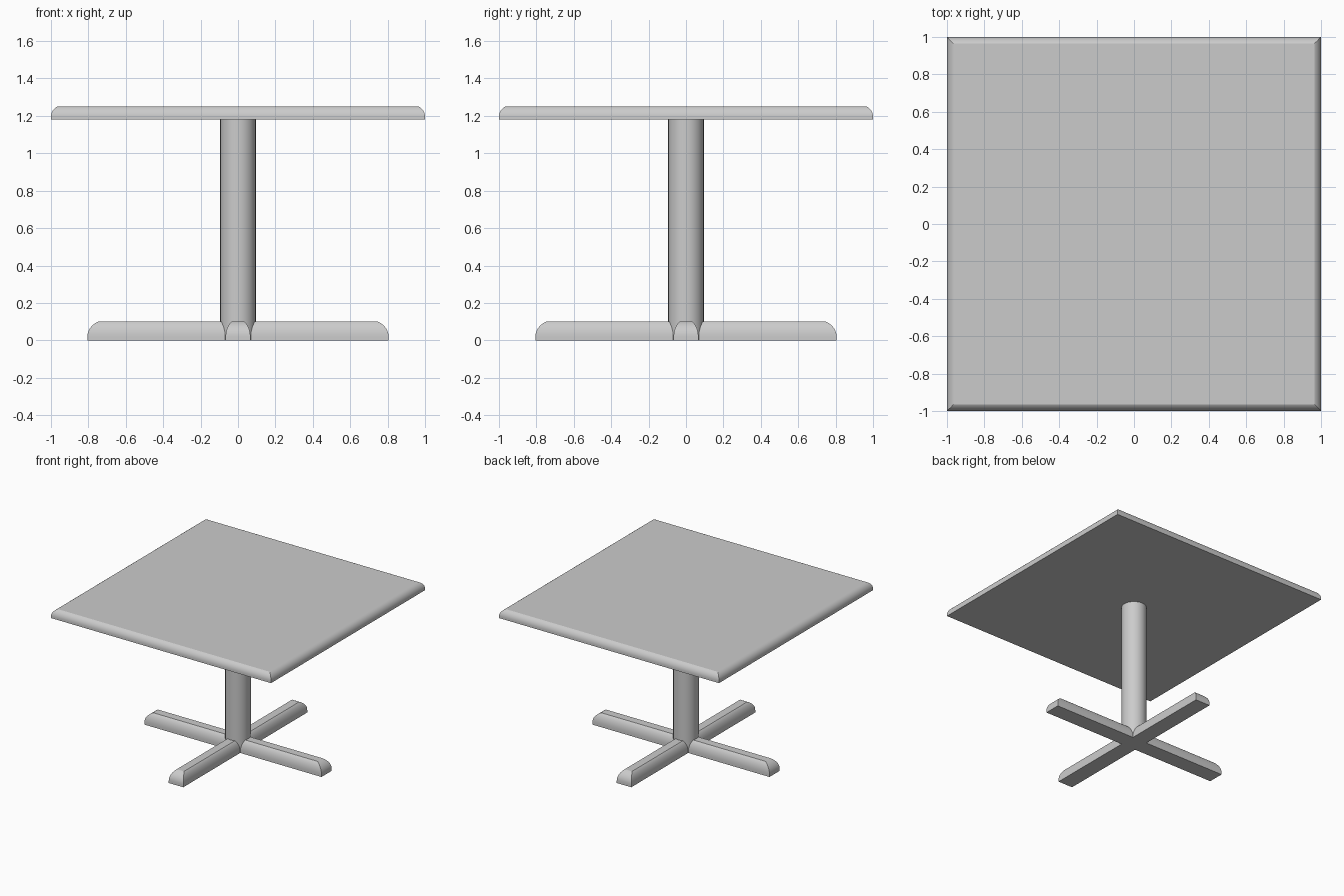
import bpy, bmesh, math

if "Cube" in bpy.data.objects:
    bpy.data.objects.remove(bpy.data.objects["Cube"])


def rounded_slab(name, hx, hy, z0, z_side, z1, inset_x, inset_y, steps=8):
    """Box whose upper edges curve inward with mitred corners."""
    rings = [(hx, hy, z0)]
    a_max = math.radians(65)
    for i in range(steps + 1):
        a = a_max * i / steps
        t = (1 - math.cos(a)) / (1 - math.cos(a_max))
        h = math.sin(a) / math.sin(a_max)
        rings.append((hx - inset_x * t, hy - inset_y * t, z_side + (z1 - z_side) * h))
    bm = bmesh.new()
    loops = [[bm.verts.new((sx * x, sy * y, z))
              for sx, sy in ((-1, -1), (1, -1), (1, 1), (-1, 1))]
             for x, y, z in rings]
    for lo, hi in zip(loops, loops[1:]):
        for i in range(4):
            j = (i + 1) % 4
            bm.faces.new((lo[i], lo[j], hi[j], hi[i]))
    bm.faces.new(loops[0][::-1])
    bm.faces.new(loops[-1])
    return finish(name, bm)


def finish(name, bm):
    mesh = bpy.data.meshes.new(name)
    bm.to_mesh(mesh)
    bm.free()
    obj = bpy.data.objects.new(name, mesh)
    bpy.context.collection.objects.link(obj)
    bpy.ops.object.select_all(action='DESELECT')
    obj.select_set(True)
    bpy.context.view_layer.objects.active = obj
    bpy.ops.object.shade_smooth_by_angle(angle=math.radians(24))
    return obj


# Square table top with a rounded upper edge
rounded_slab("table_top", 1.0, 1.0, 1.18, 1.195, 1.25, 0.035, 0.035)

# Crossed floor bars
for name, turn in (("foot_bar_x", 0), ("foot_bar_y", math.pi / 2)):
    bar = rounded_slab(name, 0.805, 0.066, 0.0, 0.02, 0.10, 0.058, 0.033)
    bar.rotation_euler.z = turn

# Central round post
post_bm = bmesh.new()
bmesh.ops.create_cone(post_bm, cap_ends=True, segments=64,
                      radius1=0.095, radius2=0.095, depth=1.18)
bmesh.ops.translate(post_bm, verts=post_bm.verts, vec=(0, 0, 0.59))
finish("centre_post", post_bm)
